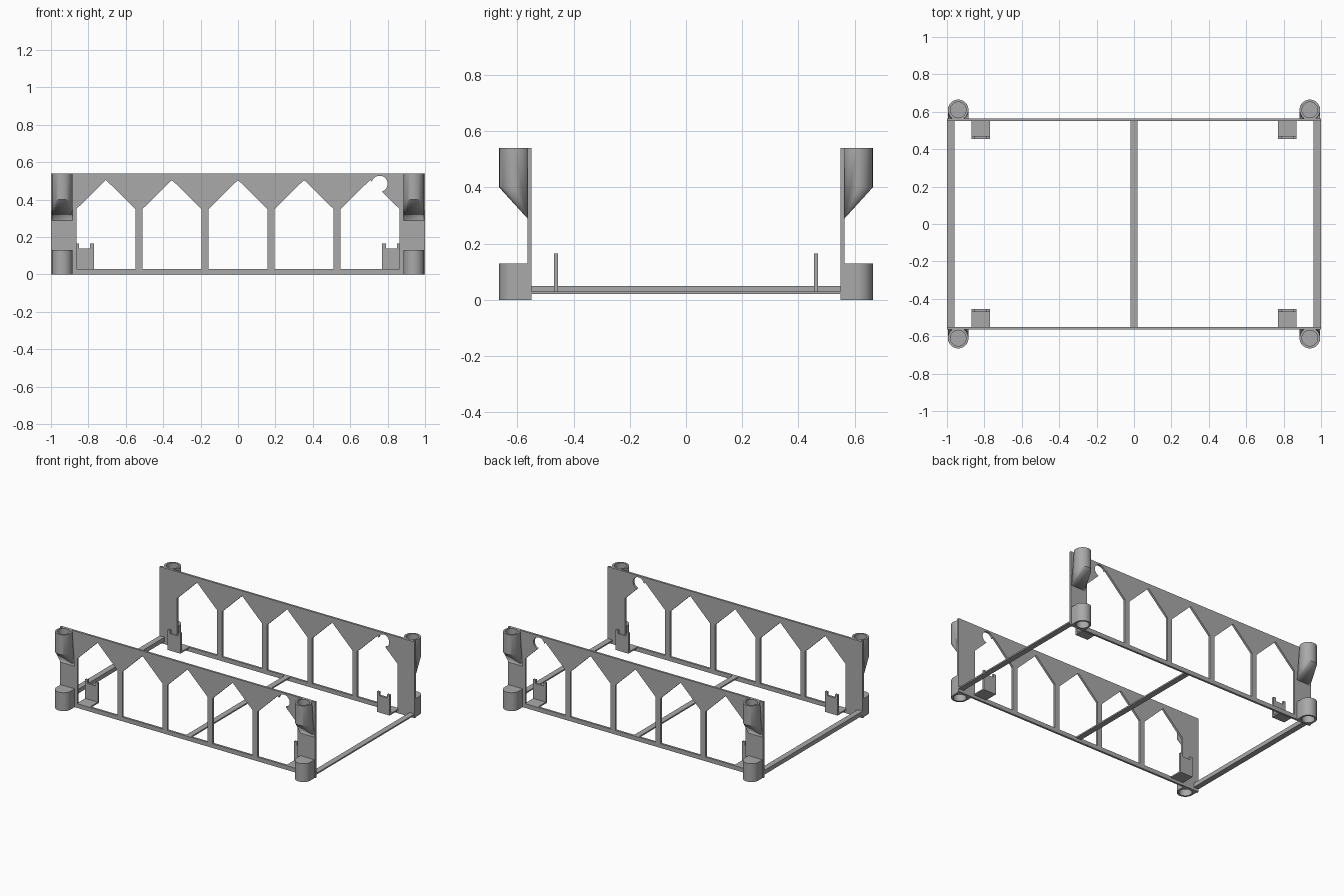
import bpy, bmesh, math
from mathutils import Vector

if "Cube" in bpy.data.objects:
    bpy.data.objects.remove(bpy.data.objects["Cube"], do_unlink=True)

grey = bpy.data.materials.new("plain_grey")
grey.use_nodes = True
grey.diffuse_color = (0.4, 0.4, 0.4, 1)
grey.node_tree.nodes["Principled BSDF"].inputs["Base Color"].default_value = (0.4, 0.4, 0.4, 1)


def finish(name, bm):
    bmesh.ops.recalc_face_normals(bm, faces=bm.faces)
    mesh = bpy.data.meshes.new(name)
    bm.to_mesh(mesh)
    bm.free()
    mesh.materials.append(grey)
    obj = bpy.data.objects.new(name, mesh)
    bpy.context.collection.objects.link(obj)
    return obj


def prism(name, points, low, high, axis="z"):
    """Extrude a flat outline along z, or an x-z outline along y."""
    place = (lambda p, h: (p[0], p[1], h)) if axis == "z" else (lambda p, h: (p[0], h, p[1]))
    bm = bmesh.new()
    face = bm.faces.new([bm.verts.new(place(p, low)) for p in points])
    out = bmesh.ops.extrude_face_region(bm, geom=[face])
    shift = Vector(place((0, 0), high - low))
    bmesh.ops.translate(bm, vec=shift, verts=[v for v in out["geom"] if isinstance(v, bmesh.types.BMVert)])
    return finish(name, bm)


def box(name, x, y, z):
    return prism(name, [(x[0], y[0]), (x[1], y[0]), (x[1], y[1]), (x[0], y[1])], *z)


def arc(cx, cy, r, start=0, end=360, steps=40):
    angles = [math.radians(start + (end - start) * i / steps) for i in range(steps + (end - start < 360))]
    return [(cx + r * math.cos(a), cy + r * math.sin(a)) for a in angles]


def cut(obj, cutters):
    """Subtract the cutters, then remove them."""
    for c in cutters:
        mod = obj.modifiers.new("cut", "BOOLEAN")
        mod.operation, mod.solver, mod.object = "DIFFERENCE", "EXACT", c
    mesh = bpy.data.meshes.new_from_object(obj.evaluated_get(bpy.context.evaluated_depsgraph_get()))
    obj.modifiers.clear()
    obj.data = mesh
    for c in cutters:
        bpy.data.objects.remove(c, do_unlink=True)


def smooth(obj):
    bpy.ops.object.select_all(action="DESELECT")
    obj.select_set(True)
    bpy.context.view_layer.objects.active = obj
    bpy.ops.object.shade_smooth_by_angle(angle=math.radians(30))


IN, OUT = 0.55, 0.565          # inner and outer face of the side frames
CX, CY, R, BORE = 0.94, 0.61, 0.055, 0.042

for side, sy in (("front", -1), ("back", 1)):
    # Side frame with a row of pointed windows and a round cable hole
    frame = prism(side + "_frame", [(-1, 0), (1, 0), (1, 0.54), (-1, 0.54)],
                  *sorted((sy * IN, sy * OUT)), axis="y")
    cutters = []
    for i in range(-2, 3):
        c, w = i * 0.353, 0.158
        outline = [(c - w, 0.03), (c + w, 0.03), (c + w, 0.35), (c, 0.505), (c - w, 0.35)]
        cutters.append(prism("window_cutter", outline, sy * 0.5, sy * 0.6, "y"))
    cutters.append(prism("hole_cutter", arc(0.757, 0.485, 0.043), sy * 0.5, sy * 0.6, "y"))
    cut(frame, cutters)

    for hand, sx in (("right", -1), ("left", 1)):
        tag = f"{side}_{hand}_"
        cx, cy = sx * CX, sy * CY

        # Lower foot: rounded outside, square against the frame, bored from below
        half = arc(cx, cy, R, 180 if sy < 0 else 0, 360 if sy < 0 else 180, 24)
        ends = [(half[-1][0], sy * OUT), (half[0][0], sy * OUT)]
        foot = prism(tag + "foot", half + ends, 0, 0.13)
        cut(foot, [prism("bore_cutter", arc(cx, cy, BORE), -0.02, 0.1)])
        smooth(foot)

        # Upper socket: round tube tapering down to an edge on the frame
        bm = bmesh.new()
        for z in (0.40, 0.54):
            for x, y in arc(cx, cy, R):
                bm.verts.new((x, y, z))
        for s in (-1, 1):
            bm.verts.new((cx + s * R, sy * OUT, 0.29))
        bmesh.ops.convex_hull(bm, input=bm.verts)
        bmesh.ops.dissolve_limit(bm, angle_limit=0.01, verts=bm.verts, edges=bm.edges)
        socket = finish(tag + "socket", bm)
        cut(socket, [prism("bore_cutter", arc(cx, cy, BORE), 0.43, 0.6)])
        smooth(socket)

        # Forked bracket on a short shelf
        bx = sx * 0.82
        y0, y1 = sy * 0.455, sy * 0.47
        box(tag + "bracket_shelf", (bx - 0.05, bx + 0.05), sorted((y1, sy * IN)), (0.02, 0.03))
        fork = [(bx - 0.05, 0.02), (bx + 0.05, 0.02), (bx + 0.05, 0.165), (bx + 0.03, 0.165),
                (bx + 0.03, 0.14), (bx - 0.03, 0.14), (bx - 0.03, 0.165), (bx - 0.05, 0.165)]
        prism(tag + "bracket_fork", fork, *sorted((y0, y1)), axis="y")

# Cross bars joining the frames
box("left_cross_bar", (0.96, 1), (-IN, IN), (0.02, 0.03))
box("middle_cross_bar", (-0.02, 0.02), (-IN, IN), (0.02, 0.03))
box("right_cross_bar", (-1, -0.96), (-IN, IN), (0.02, 0.05))
